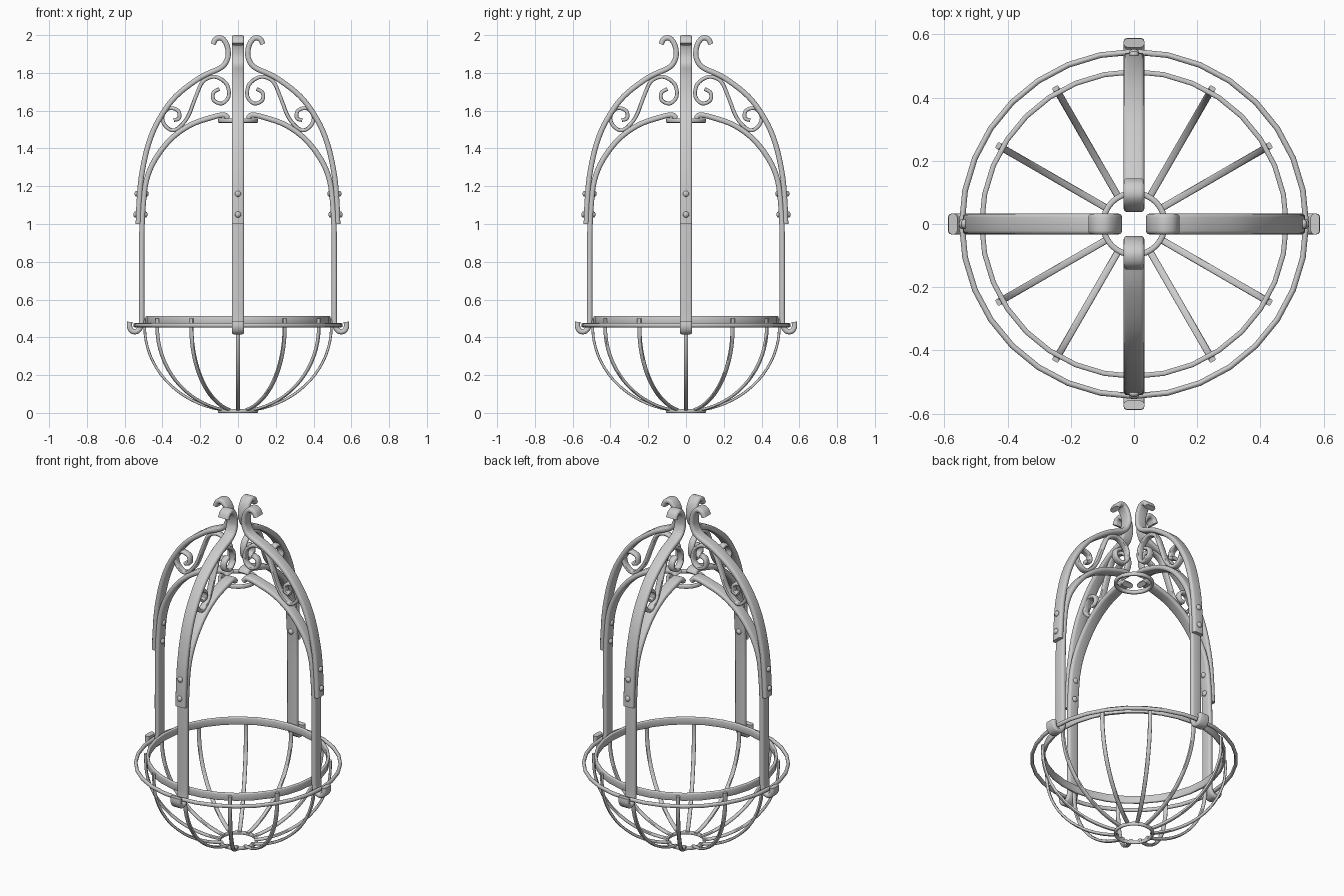
import bpy, bmesh, math
from mathutils import Vector, Matrix

if "Cube" in bpy.data.objects:
    bpy.data.objects.remove(bpy.data.objects["Cube"])

def finish(bm, name):
    bmesh.ops.recalc_face_normals(bm, faces=bm.faces[:])
    me = bpy.data.meshes.new(name)
    bm.to_mesh(me)
    bm.free()
    ob = bpy.data.objects.new(name, me)
    bpy.context.collection.objects.link(ob)
    bpy.ops.object.select_all(action='DESELECT')
    bpy.context.view_layer.objects.active = ob
    ob.select_set(True)
    bpy.ops.object.shade_smooth_by_angle(angle=math.radians(45))
    return ob

def smooth(pts, steps=5):
    # Catmull-Rom curve through the points
    p = [Vector(q) for q in pts]
    p = [2 * p[0] - p[1]] + p + [2 * p[-1] - p[-2]]
    out = []
    for a, b, c, d in zip(p, p[1:], p[2:], p[3:]):
        for i in range(steps):
            t = i / steps
            out.append(0.5 * (2 * b + (c - a) * t + (2 * a - 5 * b + 4 * c - d) * t * t
                              + (3 * b - a - 3 * c + d) * t ** 3))
    return out + [p[-2]]

def rounded(w, t, rad, n=3):
    # rounded rectangle: w across, t thick
    out = []
    for k, (sx, sy) in enumerate([(1, 1), (-1, 1), (-1, -1), (1, -1)]):
        for i in range(n + 1):
            a = math.pi / 2 * (k + i / n)
            out.append((sx * (w / 2 - rad) + rad * math.cos(a), sy * (t / 2 - rad) + rad * math.sin(a)))
    return out

def bar(name, path, profile, angles):
    # sweep a profile along a path in the radius/height plane, repeated around z
    for k, ang in enumerate(angles):
        bm = bmesh.new()
        rot = Matrix.Rotation(math.radians(ang), 3, 'Z')
        loops = []
        for i, p in enumerate(path):
            tan = (path[min(i + 1, len(path) - 1)] - path[max(i - 1, 0)]).normalized()
            nor = Vector((-tan.y, tan.x))
            loops.append([bm.verts.new(rot @ Vector((p.x + nor.x * v, u, p.y + nor.y * v))) for u, v in profile])
        n = len(profile)
        for a, b in zip(loops, loops[1:]):
            for j in range(n):
                bm.faces.new((a[j], a[(j + 1) % n], b[(j + 1) % n], b[j]))
        bm.faces.new(loops[0])
        bm.faces.new(loops[-1])
        finish(bm, f"{name}_{k + 1}")

def ring(name, r, z, profile, segs=32):
    bm = bmesh.new()
    loops = []
    for i in range(segs):
        a = 2 * math.pi * i / segs
        loops.append([bm.verts.new(((r + u) * math.cos(a), (r + u) * math.sin(a), z + v)) for u, v in profile])
    n = len(profile)
    for i in range(segs):
        a, b = loops[i], loops[(i + 1) % segs]
        for j in range(n):
            bm.faces.new((a[j], a[(j + 1) % n], b[(j + 1) % n], b[j]))
    finish(bm, name)

quarters = [0, 90, 180, 270]
strap = rounded(0.066, 0.028, 0.012)

# outer straps with curled tops
outer = smooth([(.132, 1.952), (.118, 1.978), (.09, 1.985), (.065, 1.96), (.053, 1.92), (.056, 1.875),
                (.09, 1.828), (.2, 1.775), (.33, 1.675), (.42, 1.55), (.475, 1.42), (.51, 1.26),
                (.523, 1.12), (.528, 1.0)])
bar("outer_strap", outer, strap, quarters)

# inner straps with arch on top and hook at the bottom
inner = smooth([(.052, 1.558), (.066, 1.574), (.09, 1.576), (.14, 1.564), (.25, 1.525), (.355, 1.45),
                (.44, 1.34), (.485, 1.23), (.502, 1.1), (.509, .95), (.51, .7), (.51, .5), (.516, .455),
                (.535, .432), (.56, .433), (.574, .455), (.573, .482)])
bar("inner_strap", inner, strap, quarters)

# S-shaped scrolls between the straps
scroll = smooth([(.098, 1.715), (.13, 1.695), (.128, 1.655), (.085, 1.638), (.05, 1.675), (.06, 1.74),
                 (.12, 1.779), (.185, 1.755), (.225, 1.67), (.27, 1.56), (.335, 1.497), (.385, 1.52),
                 (.4, 1.57), (.365, 1.612), (.317, 1.6), (.312, 1.56), (.34, 1.55)])
bar("scroll", scroll, rounded(.036, .02, .008, 2), quarters)

# rivets on both faces of the strap joint
for k, ang in enumerate(quarters):
    bm = bmesh.new()
    for ri, ro, z in [(.49, .543, 1.05), (.484, .537, 1.16)]:
        for r in (ri, ro):
            m = Matrix.Rotation(math.radians(ang), 4, 'Z') @ Matrix.Translation((r, 0, z)) @ Matrix.Diagonal((.7, 1, 1, 1))
            bmesh.ops.create_uvsphere(bm, u_segments=12, v_segments=8, radius=.016, matrix=m)
    finish(bm, f"rivets_{k + 1}")

# basket ribs
dome = [Vector((.495, .5))] + [Vector((.494 * math.cos(a), .455 - .446 * math.sin(a)))
        for a in [math.radians(79.5) * i / 16 for i in range(17)]]
bar("basket_rib", dome, rounded(.022, .014, .005, 2), range(0, 360, 30))

# rings
ring("basket_band", .482, .491, rounded(.016, .044, .005, 2))
ring("outer_ring", .545, .464, rounded(.018, .022, .008, 2))
ring("top_ring", .098, 1.547, rounded(.018, .022, .006, 2))
ring("bottom_ring", .1, .01, rounded(.014, .02, .005, 2))
